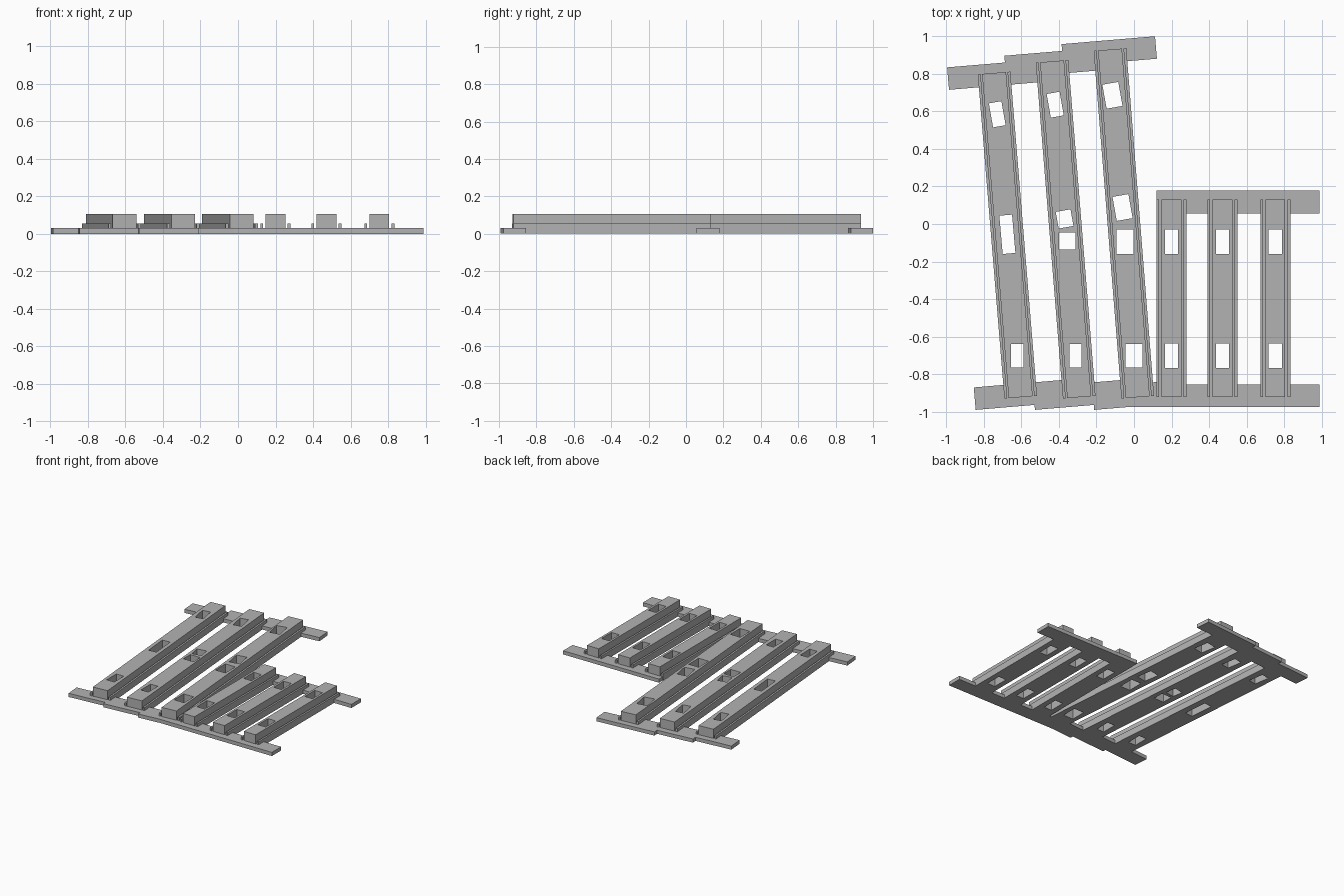
import bpy
import bmesh
from math import atan2, hypot, radians
from mathutils import Matrix, Vector

cube = bpy.data.objects.get("Cube")
if cube:
    bpy.data.objects.remove(cube, do_unlink=True)

grey = bpy.data.materials.new("plain grey")
grey.use_nodes = True
colour = (0.45, 0.45, 0.45, 1)
grey.diffuse_color = colour
grey.node_tree.nodes["Principled BSDF"].inputs["Base Color"].default_value = colour

PLATE_TOP, LIP_TOP, BEAM_TOP = 0.03, 0.055, 0.105


def add_object(name, bm):
    bmesh.ops.recalc_face_normals(bm, faces=bm.faces)
    mesh = bpy.data.meshes.new(name)
    bm.to_mesh(mesh)
    bm.free()
    mesh.materials.append(grey)
    obj = bpy.data.objects.new(name, mesh)
    bpy.context.scene.collection.objects.link(obj)
    return obj


def add_box(bm, x, y, sx, sy, z0, z1, degrees=0):
    matrix = (Matrix.Translation((x, y, (z0 + z1) / 2))
              @ Matrix.Rotation(radians(degrees), 4, "Z")
              @ Matrix.Diagonal((sx, sy, z1 - z0, 1)))
    bmesh.ops.create_cube(bm, size=1, matrix=matrix)


def plate(name, x, y, length, width, degrees=0):
    bm = bmesh.new()
    add_box(bm, x, y, length, width, 0, PLATE_TOP, degrees)
    add_object(name, bm)


def channel_beam(name, start, end, half, beam_half, holes):
    """Raised beam in a lipped channel, pierced by (x, y, sx, sy, degrees) holes."""
    dx, dy = end[0] - start[0], end[1] - start[1]
    inner = half - 0.015
    side = [(half, 0), (half, LIP_TOP), (inner, LIP_TOP), (inner, PLATE_TOP),
            (beam_half, PLATE_TOP), (beam_half, BEAM_TOP)]
    profile = side + [(-x, z) for x, z in reversed(side)]
    bm = bmesh.new()
    face = bm.faces.new([bm.verts.new((x, 0, z)) for x, z in profile])
    moved = bmesh.ops.extrude_face_region(bm, geom=[face])["geom"]
    verts = [v for v in moved if isinstance(v, bmesh.types.BMVert)]
    bmesh.ops.translate(bm, verts=verts, vec=Vector((0, hypot(dx, dy), 0)))
    turn = Matrix.Rotation(atan2(-dx, dy), 4, "Z")
    bm.transform(Matrix.Translation((start[0], start[1], 0)) @ turn)
    beam = add_object(name, bm)

    # Cutters for the through holes
    bm = bmesh.new()
    for x, y, sx, sy, degrees in holes:
        add_box(bm, x, y, sx, sy, -0.1, 0.2, degrees)
    cutter = add_object(name + "_hole_cutter", bm)
    cutter.hide_render = True
    cutter.hide_set(True)
    cutter.display_type = "WIRE"
    cut = beam.modifiers.new("Holes", "BOOLEAN")
    cut.operation = "DIFFERENCE"
    cut.solver = "EXACT"
    cut.object = cutter
    bpy.context.view_layer.objects.active = beam
    bpy.ops.object.modifier_apply(modifier=cut.name)
    bpy.data.objects.remove(cutter, do_unlink=True)


# Straight section
plate("straight_front_plate", 0.47, -0.915, 1.04, 0.12)
plate("straight_back_plate", 0.555, 0.117, 0.87, 0.123)
for i, x in enumerate((0.199, 0.471, 0.753)):
    holes = [(x, y, 0.07, 0.13, 0) for y in (-0.095, -0.702)]
    channel_beam(f"straight_beam_{i + 1}", (x, -0.923), (x, 0.131), 0.08, 0.053, holes)

# Slanted section: overlapping cross plates
for i in range(3):
    plate(f"slanted_front_plate_{i + 1}", -0.6 + i * 0.316, -0.91, 0.5, 0.12, 4.8)
    plate(f"slanted_back_plate_{i + 1}", -0.742 + i * 0.305, 0.796 + i * 0.062, 0.5, 0.12, 4.8)

# Slanted section: long beams
slanted = [
    ((-0.604, -0.923), (-0.746, 0.805),
     [(-0.622, -0.702, 0.068, 0.125, 0), (-0.675, -0.055, 0.068, 0.205, 5),
      (-0.729, 0.585, 0.068, 0.13, 10)]),
    ((-0.292, -0.923), (-0.437, 0.867),
     [(-0.312, -0.702, 0.066, 0.125, 0), (-0.356, -0.09, 0.09, 0.09, 0),
      (-0.37, 0.027, 0.08, 0.09, 10), (-0.42, 0.636, 0.07, 0.128, 10)]),
    ((0.02, -0.923), (-0.128, 0.93),
     [(0.001, -0.702, 0.09, 0.125, 0), (-0.048, -0.095, 0.09, 0.13, 0),
      (-0.061, 0.088, 0.086, 0.13, 10), (-0.115, 0.686, 0.086, 0.13, 10)]),
]
for i, (start, end, holes) in enumerate(slanted):
    channel_beam(f"slanted_beam_{i + 1}", start, end, 0.087, 0.064, holes)
